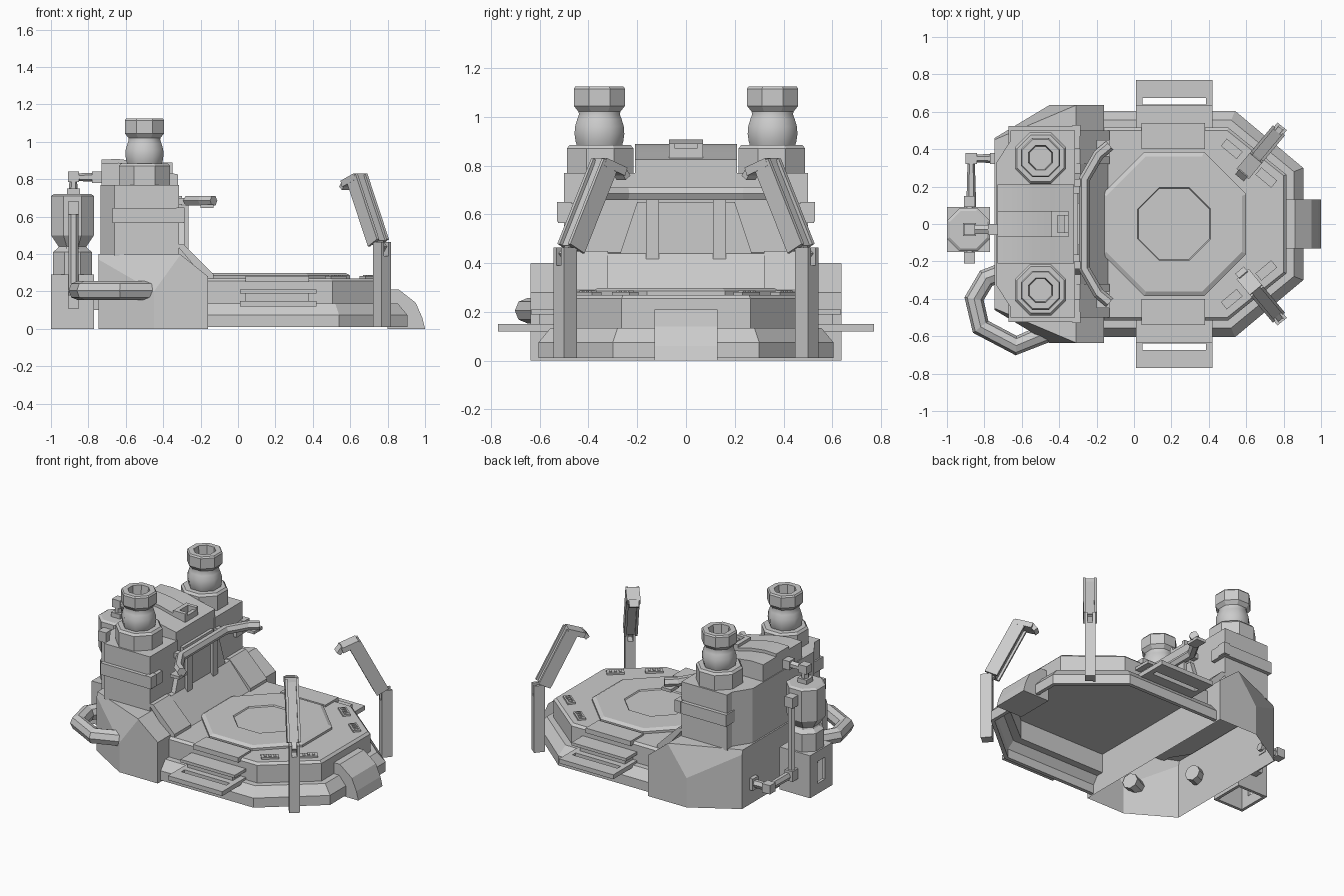
import bpy, bmesh, math
from mathutils import Vector

if "Cube" in bpy.data.objects:
    bpy.data.objects.remove(bpy.data.objects["Cube"])


def finish(name, bm, smooth=0):
    bmesh.ops.recalc_face_normals(bm, faces=bm.faces)
    me = bpy.data.meshes.new(name)
    bm.to_mesh(me)
    bm.free()
    ob = bpy.data.objects.new(name, me)
    bpy.context.collection.objects.link(ob)
    if smooth:
        bpy.context.view_layer.objects.active = ob
        ob.select_set(True)
        bpy.ops.object.shade_smooth_by_angle(angle=math.radians(smooth))
        ob.select_set(False)
    return ob


def skin_rings(rings, bm=None):
    bm = bm or bmesh.new()
    vs = [[bm.verts.new(p) for p in r] for r in rings]
    n = len(rings[0])
    for a, b in zip(vs, vs[1:]):
        for i in range(n):
            bm.faces.new((a[i], a[(i + 1) % n], b[(i + 1) % n], b[i]))
    bm.faces.new(vs[0])
    bm.faces.new(vs[-1])
    return bm


def octa(cx, cy, a, z):
    r = a / math.cos(math.pi / 8)
    return [(cx + r * math.cos(math.pi / 8 + i * math.pi / 4),
             cy + r * math.sin(math.pi / 8 + i * math.pi / 4), z) for i in range(8)]


def lathe8(name, cx, cy, prof, smooth=0):
    return finish(name, skin_rings([octa(cx, cy, a, z) for a, z in prof]), smooth)


def extrude_y(name, prof, y0, y1, smooth=0):
    return finish(name, skin_rings([[(x, y, z) for x, z in prof] for y in (y0, y1)]), smooth)


def boxes(name, items, s=1):
    bm = bmesh.new()
    for x0, x1, y0, y1, z0, z1 in items:
        skin_rings([[(x0, s * y0, z), (x1, s * y0, z), (x1, s * y1, z), (x0, s * y1, z)]
                    for z in (z0, z1)], bm)
    return finish(name, bm)


def beam(name, p0, p1, w, d, side):
    p0, p1, side = Vector(p0), Vector(p1), Vector(side).normalized()
    other = (p1 - p0).normalized().cross(side)
    q = [side * a * w / 2 + other * b * d / 2 for a, b in ((-1, -1), (1, -1), (1, 1), (-1, 1))]
    return finish(name, skin_rings([[p + o for o in q] for p in (p0, p1)]))


def tube(name, pts, r, res=1):
    cu = bpy.data.curves.new(name, 'CURVE')
    cu.dimensions = '3D'
    cu.bevel_depth, cu.bevel_resolution, cu.use_fill_caps = r, res, True
    sp = cu.splines.new('POLY')
    sp.points.add(len(pts) - 1)
    for p, c in zip(sp.points, pts):
        p.co = (*c, 1)
    tmp = bpy.data.objects.new(name + "_path", cu)
    bpy.context.collection.objects.link(tmp)
    bpy.context.view_layer.update()
    me = bpy.data.meshes.new_from_object(tmp.evaluated_get(bpy.context.evaluated_depsgraph_get()))
    bpy.data.objects.remove(tmp)
    me.name = name
    me.polygons.foreach_set("use_smooth", [False] * len(me.polygons))
    ob = bpy.data.objects.new(name, me)
    bpy.context.collection.objects.link(ob)
    return ob


# Platform: open shell underneath, chamfered rim, raised upper tier
def deck(i, z):
    pts = [(-0.17, 0.605 - i), (0.54 - i * 0.4, 0.605 - i), (0.905 - i, 0.3 - i * 0.4)]
    return [(x, y, z) for x, y in pts] + [(x, -y, z) for x, y in reversed(pts)]


bm = skin_rings([deck(.11, .25), deck(.11, .12), deck(.06, .12), deck(.025, .07), deck(.025, .01),
                 deck(0, .01), deck(0, .075), deck(.05, .135), deck(.09, .135), deck(.09, .255),
                 deck(.105, .27)])
bmesh.ops.recalc_face_normals(bm, faces=bm.faces)
bmesh.ops.delete(bm, geom=[f for f in bm.faces if all(v.co.x < -.165 for v in f.verts)],
                 context='FACES_ONLY')
finish("platform", bm)
lathe8("round_pad", 0.215, 0, [(.385, .26), (.385, .285), (.362, .298), (.195, .298), (.19, .29)])

# End ramp block
extrude_y("end_block", [(0.8, 0), (1, 0), (0.985, .06), (0.95, .14), (0.86, .21), (0.8, .21)], -.13, .13)

# Rear housing, open below, with cut corners
bm = skin_rings([[(x, y, z) for x, z in [(-.745, 0), (-.16, 0), (-.16, .28), (-.31, .4), (-.745, .4)]]
                 for y in (-.637, .637)])
for s in (-1, 1):
    for a, b, c in [((-.745, .46, 0), (-.45, .637, 0), (-.45, .637, 1)),
                    ((-.7, .47, .4), (-.31, .635, .4), (-.45, .637, .2))]:
        a, b, c = (Vector((v[0], s * v[1], v[2])) for v in (a, b, c))
        n = (b - a).cross(c - a).normalized()
        if n.y * s < 0:
            n = -n
        bmesh.ops.bisect_plane(bm, geom=bm.verts[:] + bm.edges[:] + bm.faces[:],
                               plane_co=a, plane_no=n, clear_outer=True)
        bmesh.ops.holes_fill(bm, edges=[e for e in bm.edges if e.is_boundary])
bmesh.ops.recalc_face_normals(bm, faces=bm.faces)
bmesh.ops.delete(bm, geom=[f for f in bm.faces if all(v.co.z < .001 for v in f.verts)],
                 context='FACES_ONLY')
finish("rear_housing", bm)
extrude_y("center_ramp", [(-.4, .45), (-.285, .44), (-.14, .27), (-.17, .26)], -.32, .32)

# Tower body and sloped front panel
tw = [(-.735, -.33), (-.65, -.46), (-.32, -.46), (-.32, .46), (-.65, .46), (-.735, .33)]
finish("tower", skin_rings([[(x, y, z) for x, y in tw] for z in (.39, .77)]))
finish("front_panel", skin_rings([[(x, -.29, .38), (x, .29, .38), (x, .2, .65), (x, -.2, .65)]
                                  for x in (-.34, -.285)]))
boxes("panel_plate", [(-.33, -.3, -.165, .165, .66, .71)])

# Sloping hood with raised center duct
hood = [(-.73, .76), (-.73, .885), (-.64, .888), (-.54, .875), (-.44, .85), (-.32, .825), (-.32, .76)]
extrude_y("hood", hood, -.21, .21, 30)
extrude_y("hood_duct", [(x, z + .02) for x, z in hood[1:5]] + [(-.43, .8), (-.73, .8)], -.07, .07, 30)
boxes("duct_mouth", [(-.44, -.35, -.07, -.045, .8, .89), (-.44, -.35, .045, .07, .8, .89),
                     (-.44, -.41, -.045, .045, .8, .89), (-.375, -.35, -.045, .045, .8, .87)])

# Hand rail with supports
tube("hand_rail", [(-.13, -.42, .685), (-.19, -.37, .685), (-.265, -.24, .685), (-.265, .24, .685),
                   (-.19, .37, .685), (-.13, .42, .685)], .03)

for s in (-1, 1):
    side = "left" if s < 0 else "right"
    nrm, tan = Vector((.64, s * .77, 0)), Vector((.77, -s * .64, 0))

    # Tower pillar, band, chimney and front fender
    boxes(side + "_pillar", [(-.66, -.315, .2, .5, .39, .77)], s)
    boxes(side + "_band", [(-.67, -.29, .4, .525, .565, .645), (-.33, -.285, .47, .53, .57, .65)], s)
    lathe8(side + "_collar", -.5, s * .352, [(.137, .76), (.137, .87), (.125, .885)])
    lathe8(side + "_chimney_neck", -.5, s * .355,
           [(.092, .88), (.098, .9), (.102, .93), (.1, .96), (.091, .99), (.084, 1.01), (.088, 1.035)], 60)
    lathe8(side + "_chimney_rim", -.5, s * .355,
           [(.085, 1.02), (.105, 1.045), (.105, 1.115), (.098, 1.125), (.065, 1.125), (.06, 1.05)])
    extrude_y(side + "_fender", [(-.33, .45), (-.29, .45), (-.13, .29), (-.13, .26), (-.17, .26)],
              s * .32, s * .5)
    boxes(side + "_rail_post", [(-.33, -.265, .11, .165, .38, .66), (-.32, -.25, .2, .24, .665, .7)], s)
    boxes(side + "_rail_grip", [(-.2, -.13, .36, .45, .645, .665)], s)

    # Side steps, lowest one slotted
    boxes(side + "_step", [(.01, .42, .5, .64, .12, .15), (.01, .42, .675, .77, .12, .15),
                           (.01, .045, .64, .675, .12, .15), (.385, .42, .64, .675, .12, .15)], s)
    boxes(side + "_upper_step", [(.01, .42, .5, .635, .19, .21), (.04, .38, .5, .6, .15, .19),
                                 (.04, .38, .4, .54, .25, .283)], s)

    # Indicator strips with buttons along the diagonal edge
    for k in (-.12, .12):
        c = Vector((.615, s * .325, .272)) + tan * k
        beam(side + "_strip", c - tan * .055, c + tan * .055, .05, .02, nrm)
        for j in (-.03, 0, .03):
            p = c + tan * j + Vector((0, 0, .008))
            beam(side + "_button", p - tan * .008, p + tan * .008, .03, .014, nrm)

    # Corner post with leaning arm and hooked lamp head
    foot = Vector((.77, s * .495, 0))
    up = lambda inward, z: foot - nrm * inward + Vector((0, 0, z))
    beam(side + "_post", up(0, .01), up(0, .39), .065, .07, tan)
    for k in (-1, 1):
        beam(side + "_post_fork", up(0, .38) + tan * k * .024, up(0, .465) + tan * k * .024, .017, .07, tan)
        beam(side + "_arm_rail", up(.03, .46) + tan * k * .034, up(.21, .81) + tan * k * .034, .016, .085, tan)
    beam(side + "_hinge", up(-.01, .425), up(.04, .47), .03, .04, tan)
    beam(side + "_arm", up(.03, .46), up(.21, .81), .056, .055, tan)
    beam(side + "_arm_cap", up(.18, .815), up(.29, .775), .085, .035, tan)
    beam(side + "_arm_hook", up(.28, .79), up(.31, .75), .06, .03, tan)

    # Side pipes of the tank
    py = -.03 + s * .15
    tube(side + "_tank_pipe", [(-.88, -.03 + s * .08, .64), (-.88, py, .64), (-.88, py, .14),
                               (-.88, -.03 + s * .08, .14)], .026)
    boxes(side + "_pipe_joint", [(-.91, -.85, py - .03, py + .03, z, z + .07) for z in (.11, .61)])

# Rear tank on its hollow box stand with a window
boxes("tank_stand", [(-1, -.77, -.15, -.13, 0, .29), (-1, -.77, .07, .09, 0, .29),
                     (-.79, -.77, -.13, .07, 0, .29), (-.98, -.79, -.13, .07, .27, .29),
                     (-1, -.98, -.13, -.07, 0, .29), (-1, -.98, .01, .07, 0, .29),
                     (-1, -.98, -.07, .01, 0, .07), (-1, -.98, -.07, .01, .22, .29)])
lathe8("tank", -.885, -.03, [(.105, .28), (.105, .41), (.08, .43), (.075, .44), (.115, .5),
                             (.115, .71), (.1, .72)])
tube("top_pipe", [(-.88, -.03, .7), (-.88, -.03, .81), (-.72, -.03, .81)], .027)
boxes("top_pipe_joint", [(-.915, -.845, -.065, .005, .71, .75), (-.91, -.85, -.06, 0, .785, .84),
                         (-.78, -.73, -.06, 0, .78, .84)])
tube("low_pipe", [(-.87, .07, .14), (-.87, .35, .14), (-.72, .35, .14)], .027)
boxes("low_pipe_joint", [(-.9, -.84, .32, .38, .11, .17), (-.77, -.74, .32, .38, .1, .18)])

# Side hose loop
tube("hose", [(-.68, -.25, .205), (-.79, -.29, .205), (-.855, -.4, .205), (-.82, -.55, .205),
              (-.63, -.65, .205), (-.45, -.575, .205)], .052, 2)
